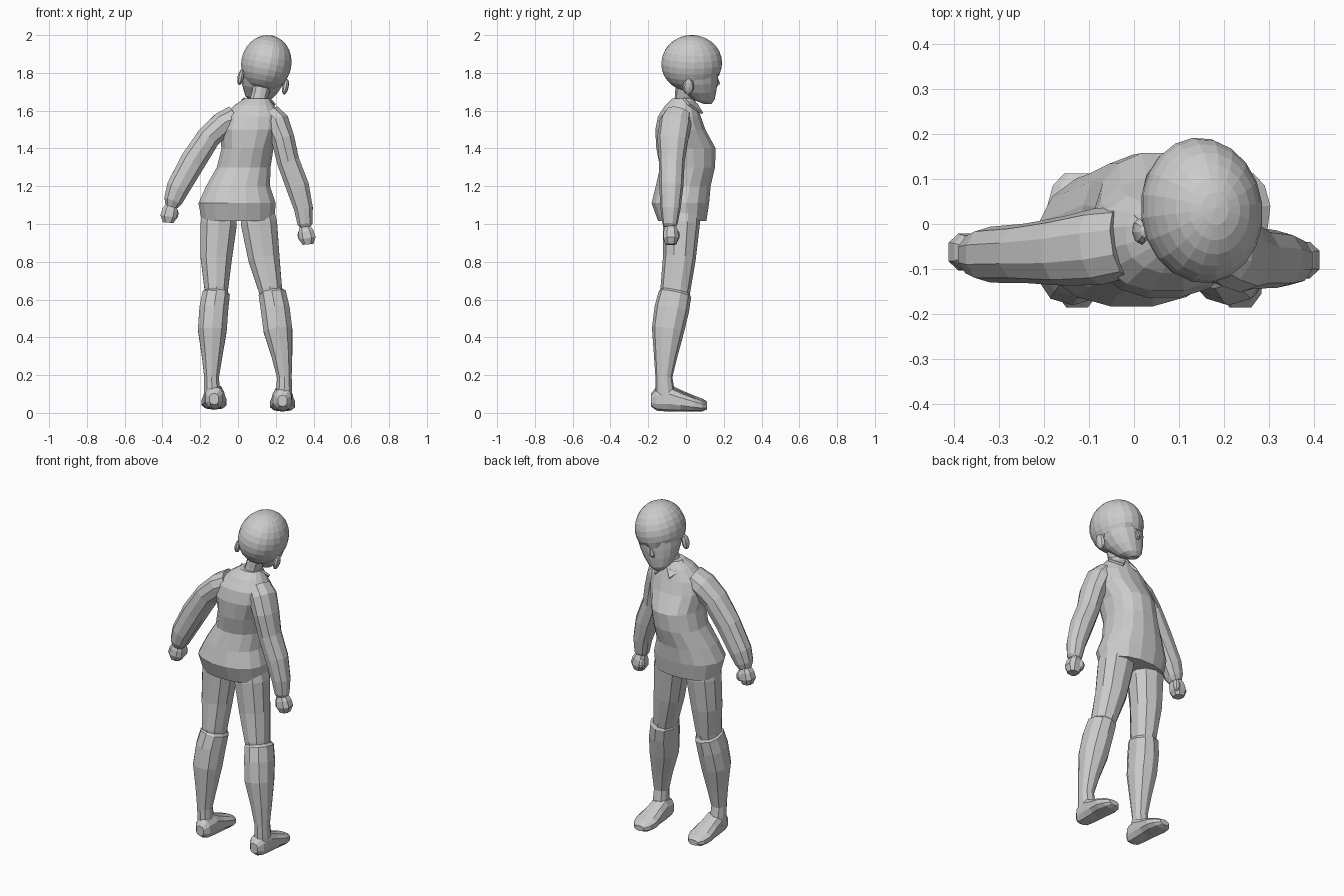
import bpy, bmesh, math
from mathutils import Vector, Euler

HEAD_LOC = Vector((0.15, 0.03, 1.85))
HEAD_ROT = Euler((0, math.radians(12), math.radians(7)))


def finish(name, bm, head=False):
    bmesh.ops.recalc_face_normals(bm, faces=bm.faces)
    me = bpy.data.meshes.new(name)
    bm.to_mesh(me)
    bm.free()
    ob = bpy.data.objects.new(name, me)
    bpy.context.collection.objects.link(ob)
    if head:
        ob.location, ob.rotation_euler = HEAD_LOC, HEAD_ROT
    return ob


def loft(name, rings, n=10, ref=(0, 1, 0), axis=None, power=0.9, head=False):
    """Skin oval rings (x, y, z, half width, half depth) along their path."""
    bm = bmesh.new()
    ref = Vector(ref)
    pts = [Vector(r[:3]) for r in rings]
    loops = []
    for i, r in enumerate(rings):
        t = Vector(axis) if axis else pts[min(i + 1, len(pts) - 1)] - pts[max(i - 1, 0)]
        t.normalize()
        side = ref.cross(t).normalized()
        deep = t.cross(side)
        loop = []
        for k in range(n):
            a = 2 * math.pi * (k + 0.5) / n
            c, s = math.cos(a), math.sin(a)
            c = math.copysign(abs(c) ** power, c)
            s = math.copysign(abs(s) ** power, s)
            loop.append(bm.verts.new(pts[i] + side * c * r[3] + deep * s * r[4]))
        loops.append(loop)
    for p, q in zip(loops, loops[1:]):
        for k in range(n):
            bm.faces.new((p[k], p[(k + 1) % n], q[(k + 1) % n], q[k]))
    bm.faces.new(loops[0])
    bm.faces.new(loops[-1])
    return finish(name, bm, head)


def ball(name, loc, size, seg=8, rows=6, head=False):
    bm = bmesh.new()
    bmesh.ops.create_uvsphere(bm, u_segments=seg, v_segments=rows, radius=1)
    for v in bm.verts:
        v.co = Vector([c * s for c, s in zip(v.co, size)]) + Vector(loc)
    return finish(name, bm, head)


# Long shirt with flared hem
loft("shirt", [
    (0.0, -0.02, 1.015, 0.195, 0.13), (-0.005, -0.03, 1.11, 0.208, 0.155),
    (0.0, -0.015, 1.2, 0.172, 0.148), (0.03, 0.008, 1.3, 0.145, 0.148),
    (0.05, 0.0, 1.4, 0.14, 0.16), (0.065, -0.03, 1.5, 0.165, 0.135),
    (0.075, -0.035, 1.57, 0.155, 0.115), (0.085, -0.025, 1.63, 0.105, 0.085),
    (0.1, -0.015, 1.665, 0.065, 0.058)], n=16, axis=(0, 0, 1))

# Folded collar wings on the chest side
for s in (-1, 1):
    bm = bmesh.new()
    x = 0.1
    a, b, c, d = [bm.verts.new(p) for p in (
        (x + s * 0.07, -0.01, 1.67), (x + s * 0.01, 0.06, 1.64),
        (x + s * 0.05, 0.09, 1.59), (x + s * 0.1, 0.02, 1.635))]
    bm.faces.new((a, b, c, d))
    ob = finish("collar_wing", bm)
    ob.modifiers.new("thickness", "SOLIDIFY").thickness = 0.012

# Arms: sleeve, then fist and thumb
loft("left_sleeve", [
    (-0.02, -0.04, 1.56, 0.07, 0.08), (-0.08, -0.05, 1.53, 0.068, 0.085),
    (-0.155, -0.06, 1.46, 0.066, 0.077), (-0.24, -0.065, 1.33, 0.071, 0.066),
    (-0.318, -0.068, 1.19, 0.064, 0.062), (-0.343, -0.068, 1.125, 0.052, 0.05),
    (-0.352, -0.065, 1.095, 0.035, 0.036)])
loft("right_sleeve", [
    (0.17, -0.04, 1.58, 0.06, 0.07), (0.205, -0.055, 1.54, 0.068, 0.085),
    (0.238, -0.07, 1.45, 0.064, 0.082), (0.266, -0.075, 1.33, 0.062, 0.068),
    (0.315, -0.078, 1.2, 0.064, 0.064), (0.347, -0.082, 1.08, 0.052, 0.053),
    (0.355, -0.085, 1.0, 0.042, 0.04), (0.357, -0.085, 0.985, 0.03, 0.03)])
for side, s, hand in (("left", -1, (-0.352, -0.062, 1.105)),
                      ("right", 1, (0.352, -0.08, 0.99))):
    x, y, z = hand
    loft(side + "_fist", [
        (x, y, z, 0.028, 0.028), (x + s * 0.007, y, z - 0.03, 0.043, 0.04),
        (x + s * 0.015, y, z - 0.065, 0.047, 0.043),
        (x + s * 0.018, y, z - 0.098, 0.03, 0.03)], n=8, power=0.75)
    ball(side + "_thumb", (x - s * 0.015, y + 0.025, z - 0.05), (0.022, 0.022, 0.033))

# Legs: (left x, right x, y, z, half width, half depth)
THIGH = [(-0.095, 0.095, -0.02, 1.1, 0.09, 0.095), (-0.102, 0.112, -0.025, 1.0, 0.1, 0.098),
         (-0.115, 0.137, -0.035, 0.82, 0.087, 0.087), (-0.115, 0.17, -0.055, 0.66, 0.066, 0.08),
         (-0.118, 0.185, -0.06, 0.58, 0.06, 0.07)]
BOOT = [(-0.115, 0.18, -0.055, 0.645, 0.06, 0.075), (-0.116, 0.182, -0.058, 0.63, 0.076, 0.087),
        (-0.128, 0.197, -0.075, 0.55, 0.08, 0.092), (-0.136, 0.211, -0.095, 0.44, 0.08, 0.086),
        (-0.137, 0.233, -0.108, 0.3, 0.057, 0.062), (-0.14, 0.245, -0.117, 0.19, 0.041, 0.045),
        (-0.138, 0.245, -0.113, 0.13, 0.043, 0.05), (-0.135, 0.242, -0.11, 0.07, 0.046, 0.055)]
FOOT = [(-0.185, 0.06, 0.025, 0.03), (-0.155, 0.066, 0.048, 0.058), (-0.09, 0.07, 0.055, 0.068),
        (-0.03, 0.056, 0.06, 0.053), (0.04, 0.041, 0.069, 0.038),
        (0.085, 0.033, 0.056, 0.029), (0.112, 0.03, 0.03, 0.016)]
for i, side in enumerate(("left", "right")):
    for part, table in (("trouser", THIGH), ("boot", BOOT)):
        loft(f"{side}_{part}", [(r[i],) + r[2:] for r in table])
    x, lift = ((-0.126, 0.014), (0.236, 0.004))[i]
    loft(side + "_foot", [(x, y, z + lift, a, b) for y, z, a, b in FOOT],
         ref=(0, 0, 1), axis=(0, 1, 0), power=0.8)

# Neck
loft("neck", [(0.1, -0.015, 1.62, 0.05, 0.05), (0.115, -0.01, 1.68, 0.046, 0.048),
              (0.135, 0.0, 1.76, 0.05, 0.055)])

# Face, nose and ears in head space
loft("face", [(0, 0.088, -0.215, 0.028, 0.025), (0, 0.065, -0.19, 0.065, 0.062),
              (0, 0.04, -0.14, 0.095, 0.095), (0, 0.025, -0.09, 0.113, 0.115),
              (0, 0.015, -0.03, 0.122, 0.128), (0, 0.0, 0.05, 0.11, 0.12)],
     n=16, axis=(0, 0, 1), head=True)
loft("nose", [(0, 0.135, -0.075, 0.008, 0.006), (0, 0.137, -0.11, 0.014, 0.018),
              (0, 0.13, -0.125, 0.01, 0.008)], n=6, axis=(0, 0, 1), head=True)
for s in (-1, 1):
    ball("ear", (s * 0.122, -0.03, -0.1), (0.017, 0.03, 0.043), head=True)

# Hair cap, open over the face with a jagged fringe
bm = bmesh.new()
bmesh.ops.create_uvsphere(bm, u_segments=20, v_segments=14, radius=1)
cut = [f for f in bm.faces
       if f.calc_center_median().z < -0.48 and f.calc_center_median().y > -0.05]
bmesh.ops.delete(bm, geom=cut, context="FACES")
for k, v in enumerate(sorted((v for v in bm.verts if v.is_boundary and v.co.y > 0.3),
                             key=lambda v: v.co.x)):
    v.co.z += 0.12 if k % 3 == 1 else -0.03
for v in bm.verts:
    v.co = Vector((v.co.x * 0.134, v.co.y * 0.162, v.co.z * 0.151))
hair = finish("hair", bm, True)
hair.modifiers.new("thickness", "SOLIDIFY").thickness = 0.012
